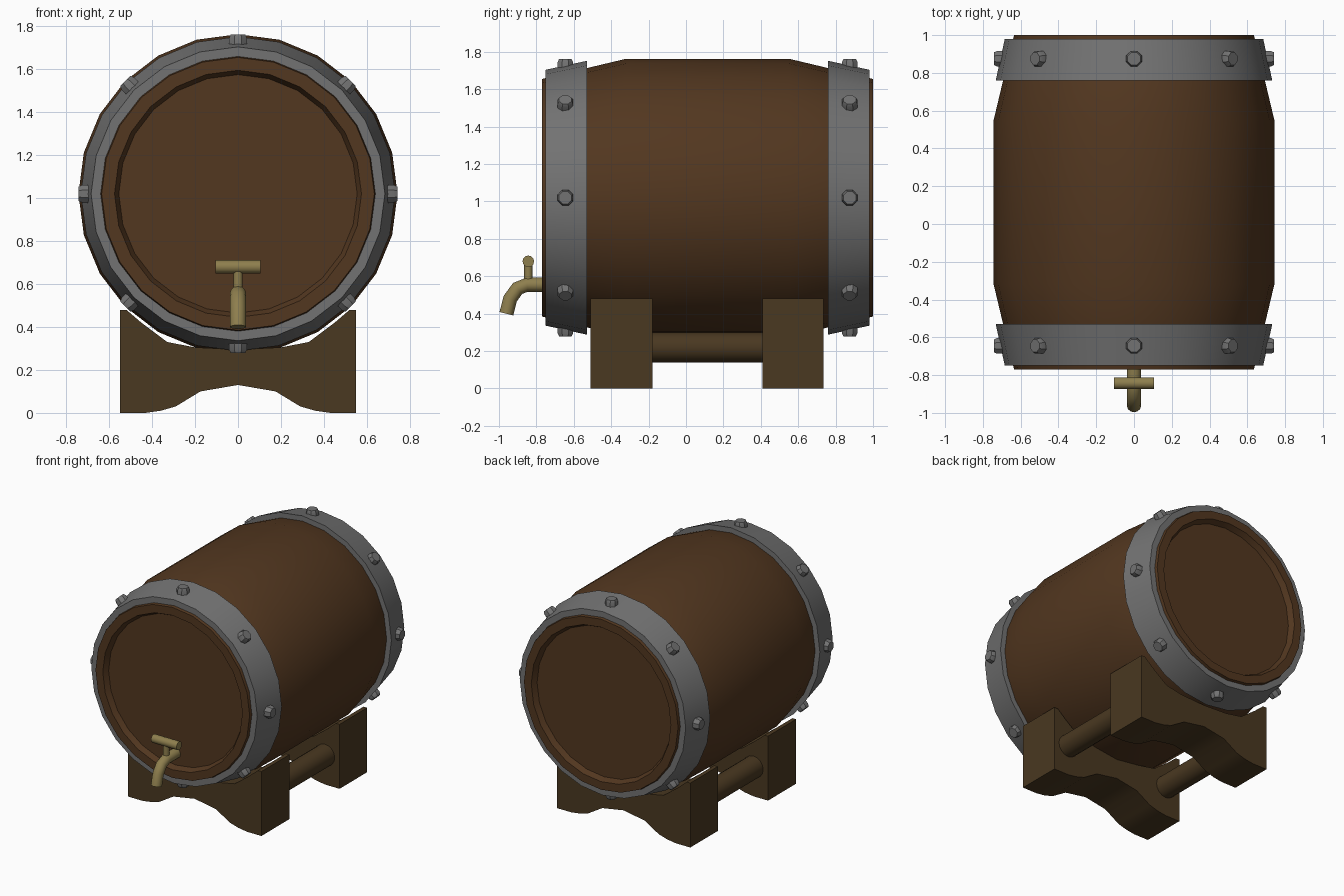
import bpy, bmesh, math
from mathutils import Vector, Matrix

if "Cube" in bpy.data.objects:
    bpy.data.objects.remove(bpy.data.objects["Cube"])

AXIS_Z = 1.02
MID_Y = 0.115


def material(name, rgb):
    m = bpy.data.materials.new(name)
    m.diffuse_color = (*rgb, 1)
    m.use_nodes = True
    m.node_tree.nodes["Principled BSDF"].inputs["Base Color"].default_value = m.diffuse_color
    return m


WOOD = material("barrel_wood", (0.085, 0.038, 0.014))
STAND = material("stand_wood", (0.068, 0.040, 0.015))
IRON = material("iron", (0.17, 0.17, 0.17))
BRASS = material("brass", (0.27, 0.21, 0.075))


def finish(bm, name, mat, smooth=30):
    bmesh.ops.recalc_face_normals(bm, faces=bm.faces)
    me = bpy.data.meshes.new(name)
    bm.to_mesh(me)
    bm.free()
    ob = bpy.data.objects.new(name, me)
    bpy.context.collection.objects.link(ob)
    me.materials.append(mat)
    if smooth:
        bpy.ops.object.select_all(action='DESELECT')
        ob.select_set(True)
        bpy.context.view_layer.objects.active = ob
        bpy.ops.object.shade_smooth_by_angle(angle=math.radians(smooth))
    return ob


def skin(bm, rings, closed=False):
    """Bridge consecutive vertex rings; cap the ends or close the loop."""
    n = len(rings[0])
    pairs = list(zip(rings, rings[1:]))
    if closed:
        pairs.append((rings[-1], rings[0]))
    for a, b in pairs:
        for i in range(n):
            j = (i + 1) % n
            bm.faces.new((a[i], a[j], b[j], b[i]))
    if not closed:
        bm.faces.new(rings[0])
        bm.faces.new(rings[-1])


def lathe(name, profile, mat, closed=False, sides=24):
    """Revolve (y, radius) points about the barrel axis."""
    bm = bmesh.new()
    rings = []
    for y, r in profile:
        angles = [2 * math.pi * i / sides for i in range(sides)]
        rings.append([bm.verts.new((r * math.sin(a), y, AXIS_Z + r * math.cos(a))) for a in angles])
    skin(bm, rings, closed)
    return finish(bm, name, mat)


def tube(name, path, radius, mat, sides=12):
    """Round bar following a path that lies in a plane."""
    bm = bmesh.new()
    pts = [Vector(p) for p in path]
    rings = []
    for k, p in enumerate(pts):
        t = (pts[min(k + 1, len(pts) - 1)] - pts[max(k - 1, 0)]).normalized()
        u = Vector((1, 0, 0)) if abs(t.x) < 0.9 else Vector((0, 1, 0))
        v = t.cross(u).normalized()
        rings.append([bm.verts.new(p + radius * (u * math.cos(a) + v * math.sin(a)))
                      for a in (2 * math.pi * i / sides for i in range(sides))])
    skin(bm, rings)
    return finish(bm, name, mat, 40)


# Barrel body with recessed heads at both ends
half = [(-0.73, 0.555), (-0.77, 0.575), (-0.77, 0.635), (-0.53, 0.693), (-0.32, 0.743)]
lathe("barrel", half + [(2 * MID_Y - y, r) for y, r in reversed(half)], WOOD)

# Iron hoops and their bolts
hoop = [(-0.75, 0.632), (-0.75, 0.684), (-0.53, 0.732), (-0.53, 0.68)]
for end, flip in (("front", False), ("back", True)):
    prof = [(2 * MID_Y - y, r) for y, r in hoop] if flip else hoop
    lathe(end + "_hoop", prof, IRON, closed=True)
    y = 2 * MID_Y + 0.645 if flip else -0.645
    bm = bmesh.new()
    for i in range(8):
        turn = Matrix.Translation((0, y, AXIS_Z)) @ Matrix.Rotation(i * math.pi / 4, 4, 'Y')
        rings = [[bm.verts.new(turn @ Vector((r * math.cos(a), r * math.sin(a), h)))
                  for a in (2 * math.pi * (k + 0.5) / 8 for k in range(8))]
                 for r, h in ((0.045, 0.67), (0.045, 0.725), (0.036, 0.742))]
        skin(bm, rings)
    finish(bm, end + "_bolts", IRON)

# Cradle blocks: half outline mirrored across x
outline = [(0, 0.13), (0.175, 0.10), (0.29, 0.03), (0.36, 0.01), (0.43, 0), (0.55, 0),
           (0.55, 0.48), (0.52, 0.48), (0.45, 0.42), (0.33, 0.33), (0.2, 0.305), (0, 0.295)]
outline += [(-x, z) for x, z in reversed(outline) if x > 0]
for name, y0, y1 in (("front_cradle", -0.51, -0.18), ("back_cradle", 0.41, 0.735)):
    bm = bmesh.new()
    skin(bm, [[bm.verts.new((x, y, z)) for x, z in outline] for y in (y0, y1)])
    finish(bm, name, STAND, 30)

# Rails joining the cradles
for side, x in (("left", -0.43), ("right", 0.43)):
    tube(side + "_rail", [(x, -0.2, 0.22), (x, 0.43, 0.22)], 0.08, STAND, 16)

# Tap: spout, stem and cross handle
tube("tap_spout", [(0, -0.71, 0.555), (0, -0.85, 0.555), (0, -0.90, 0.535),
                   (0, -0.94, 0.48), (0, -0.96, 0.40)], 0.038, BRASS)
tube("tap_stem", [(0, -0.843, 0.57), (0, -0.843, 0.67)], 0.022, BRASS)
tube("tap_handle", [(-0.105, -0.843, 0.68), (0.105, -0.843, 0.68)], 0.031, BRASS)
